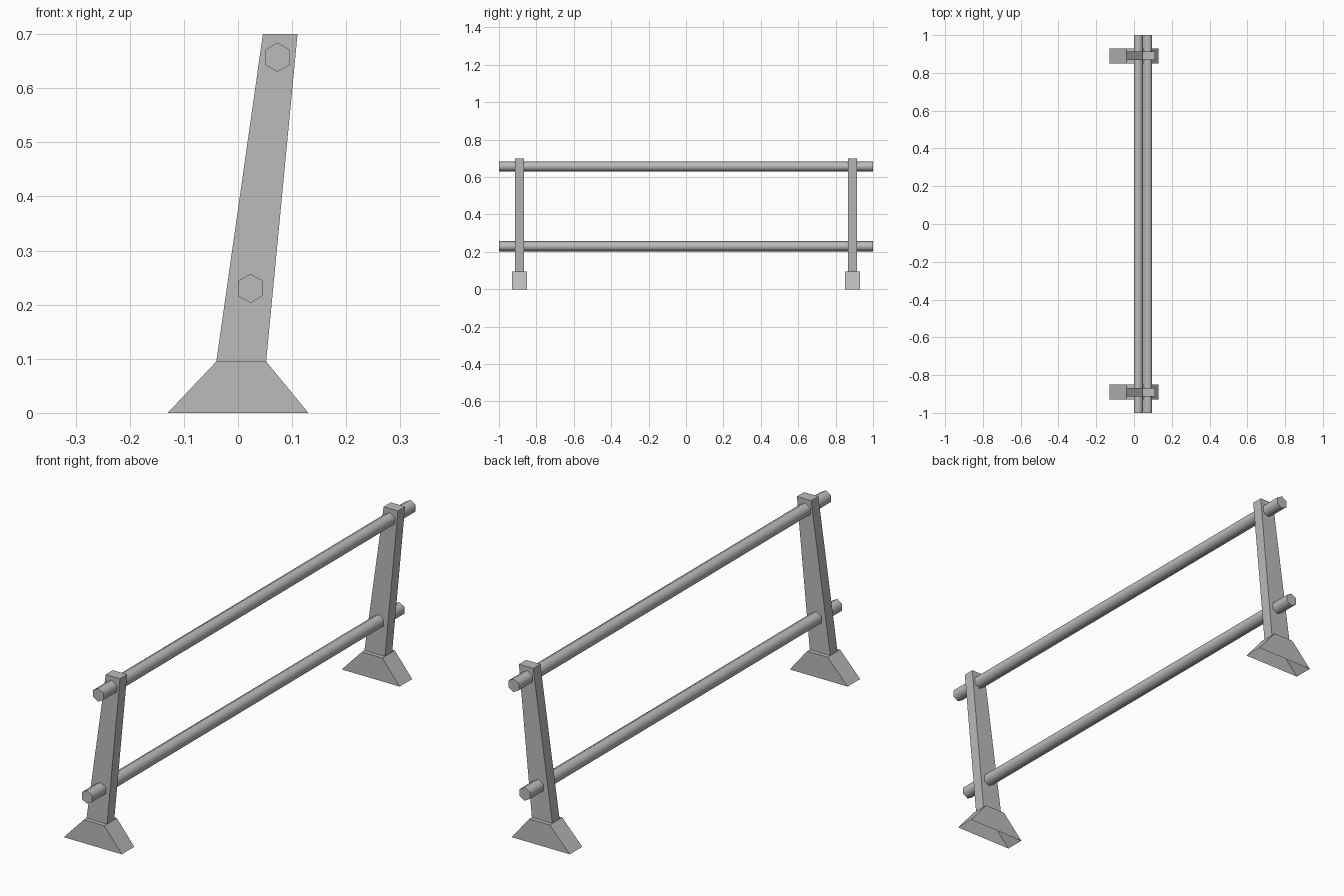
import bpy
from math import cos, sin, pi, radians

cube = bpy.data.objects.get("Cube")
if cube:
    bpy.data.objects.remove(cube, do_unlink=True)

# Plain grey metal
grey = bpy.data.materials.new("grey_metal")
grey.use_nodes = True
colour = (0.5, 0.5, 0.5, 1)
grey.diffuse_color = colour
grey.node_tree.nodes["Principled BSDF"].inputs["Base Color"].default_value = colour


def prism(name, profile, y, depth, open_bottom=False):
    """Extrude an x-z profile along y, centred on y."""
    n = len(profile)
    verts = [(x, y + s * depth / 2, z) for s in (-1, 1) for x, z in profile]
    faces = [list(range(n)), list(range(2 * n - 1, n - 1, -1))]
    for i in range(1 if open_bottom else 0, n):
        j = (i + 1) % n
        faces.append([j, i, i + n, j + n])
    mesh = bpy.data.meshes.new(name)
    mesh.from_pydata(verts, [], faces)
    mesh.materials.append(grey)
    obj = bpy.data.objects.new(name, mesh)
    bpy.context.collection.objects.link(obj)
    return obj


# Leaning posts on flared, hollow feet
foot = [(-0.13, 0), (0.13, 0), (0.052, 0.095), (-0.04, 0.095)]
post = [(-0.04, 0.095), (0.052, 0.095), (0.11, 0.7), (0.046, 0.7)]
for side, y in (("front", -0.89), ("back", 0.89)):
    prism(side + "_foot", foot, y, 0.08, open_bottom=True)
    prism(side + "_post", post, y, 0.046)

# Six-sided rails with rounded shading and crisp ends
for name, cx, cz in (("upper_rail", 0.073, 0.657), ("lower_rail", 0.023, 0.23)):
    angles = [pi / 6 + k * pi / 3 for k in range(6)]
    rail = prism(name, [(cx + 0.027 * cos(a), cz + 0.027 * sin(a)) for a in angles], 0, 2)
    bpy.ops.object.select_all(action='DESELECT')
    rail.select_set(True)
    bpy.context.view_layer.objects.active = rail
    bpy.ops.object.shade_smooth_by_angle(angle=radians(70))
